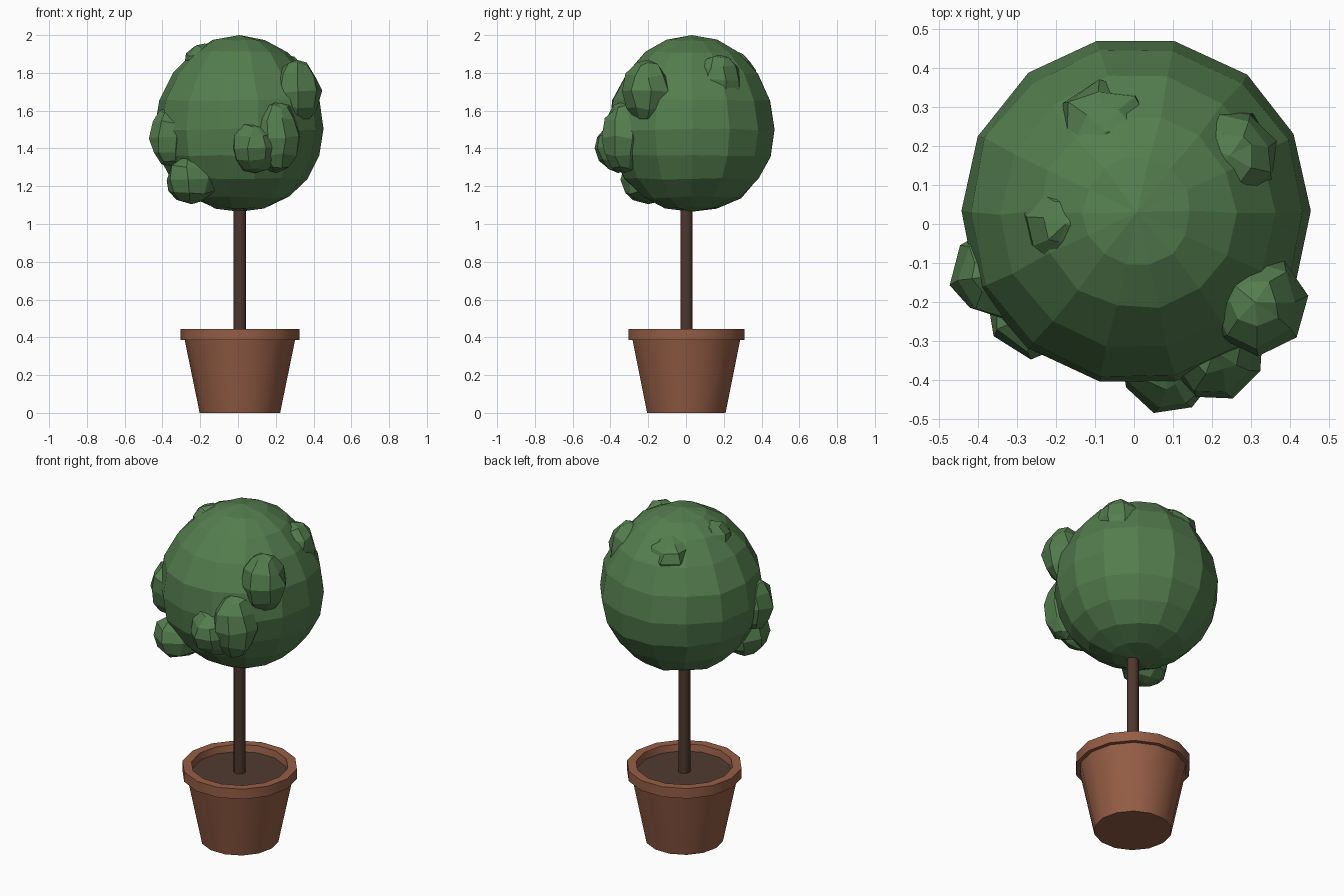
import bpy, bmesh, math, random
from mathutils import Vector

random.seed(4)
SIDES = 14

cube = bpy.data.objects.get("Cube")
if cube:
    bpy.data.objects.remove(cube, do_unlink=True)


def material(name, rgb):
    mat = bpy.data.materials.new(name)
    mat.use_nodes = True
    mat.diffuse_color = (*rgb, 1)
    mat.node_tree.nodes["Principled BSDF"].inputs["Base Color"].default_value = (*rgb, 1)
    return mat


leaf_green = material("leaf_green", (0.088, 0.205, 0.076))
terracotta = material("terracotta", (0.30, 0.11, 0.06))
bark_brown = material("bark_brown", (0.075, 0.038, 0.026))
soil_brown = material("soil_brown", (0.082, 0.044, 0.028))


def lathe(name, profile, centre, mat, sides=SIDES, smooth=True, jitter=0.0):
    """Spin (radius, z) points, listed bottom to top, around a vertical axis."""
    bm = bmesh.new()
    rings = []
    for r, z in profile:
        if r == 0:
            rings.append([bm.verts.new((0, 0, z))])
            continue
        ring = []
        for i in range(sides):
            a = math.tau * i / sides
            p = Vector((r * math.cos(a), r * math.sin(a), z))
            p += Vector([random.uniform(-jitter, jitter) for _ in range(3)])
            ring.append(bm.verts.new(p))
        rings.append(ring)
    for low, high in zip(rings, rings[1:]):
        for i in range(sides):
            j = (i + 1) % sides
            corners = [low[i % len(low)], low[j % len(low)],
                       high[j % len(high)], high[i % len(high)]]
            bm.faces.new(list(dict.fromkeys(corners)))
    bmesh.ops.recalc_face_normals(bm, faces=bm.faces)
    mesh = bpy.data.meshes.new(name)
    bm.to_mesh(mesh)
    bm.free()
    obj = bpy.data.objects.new(name, mesh)
    obj.location = centre
    bpy.context.collection.objects.link(obj)
    mesh.materials.append(mat)
    if smooth:
        bpy.ops.object.select_all(action="DESELECT")
        obj.select_set(True)
        bpy.context.view_layer.objects.active = obj
        bpy.ops.object.shade_smooth_by_angle(angle=math.radians(32))
    return obj


# Pot: tapered body, overhanging rim, soil disc
axis = (0.01, 0.002, 0)
lathe("pot_body", [(0, 0), (0.213, 0), (0.292, 0.385)], axis, terracotta)
lathe("pot_rim", [(0.265, 0.385), (0.315, 0.385), (0.315, 0.445),
                  (0.265, 0.445), (0.255, 0.385)], axis, terracotta)
lathe("soil", [(0.262, 0.395), (0.262, 0.405), (0, 0.405)], axis, soil_brown)

# Trunk
lathe("trunk", [(0.033, 0.39), (0.033, 1.15)], axis, bark_brown)

# Main leaf ball, slightly taller above its widest ring
ball = [(0, 1.065), (0.14, 1.087), (0.265, 1.14), (0.36, 1.24), (0.425, 1.36),
        (0.45, 1.5), (0.428, 1.655), (0.355, 1.80), (0.25, 1.91), (0.14, 1.972), (0, 2.0)]
lathe("leaf_ball", ball, (0.008, 0.03, 0), leaf_green, smooth=False, jitter=0.006)

# Leaf clumps pushed out of the ball: centre, radius, height radius
clumps = {
    "clump_right": ((-0.35, -0.13, 1.46), 0.115, 0.155),
    "clump_low_right": ((-0.245, -0.20, 1.235), 0.14, 0.13),
    "clump_front": ((0.09, -0.36, 1.405), 0.125, 0.135),
    "clump_front_left": ((0.205, -0.325, 1.46), 0.125, 0.19),
    "clump_left": ((0.31, -0.20, 1.70), 0.13, 0.17),
    "clump_top_right": ((-0.175, 0.0, 1.835), 0.11, 0.12),
    "clump_top_back": ((-0.07, 0.235, 1.805), 0.13, 0.12),
    "clump_top_left": ((0.245, 0.175, 1.765), 0.13, 0.13),
}
STACKS = 6
for name, (centre, radius, height) in clumps.items():
    angles = [math.pi * k / STACKS for k in range(STACKS + 1)]
    profile = [(0 if k in (0, STACKS) else radius * math.sin(a), -height * math.cos(a))
               for k, a in enumerate(angles)]
    clump = lathe(name, profile, centre, leaf_green, sides=8, smooth=False, jitter=0.012)
    clump.rotation_euler.z = random.uniform(0, 0.7)
